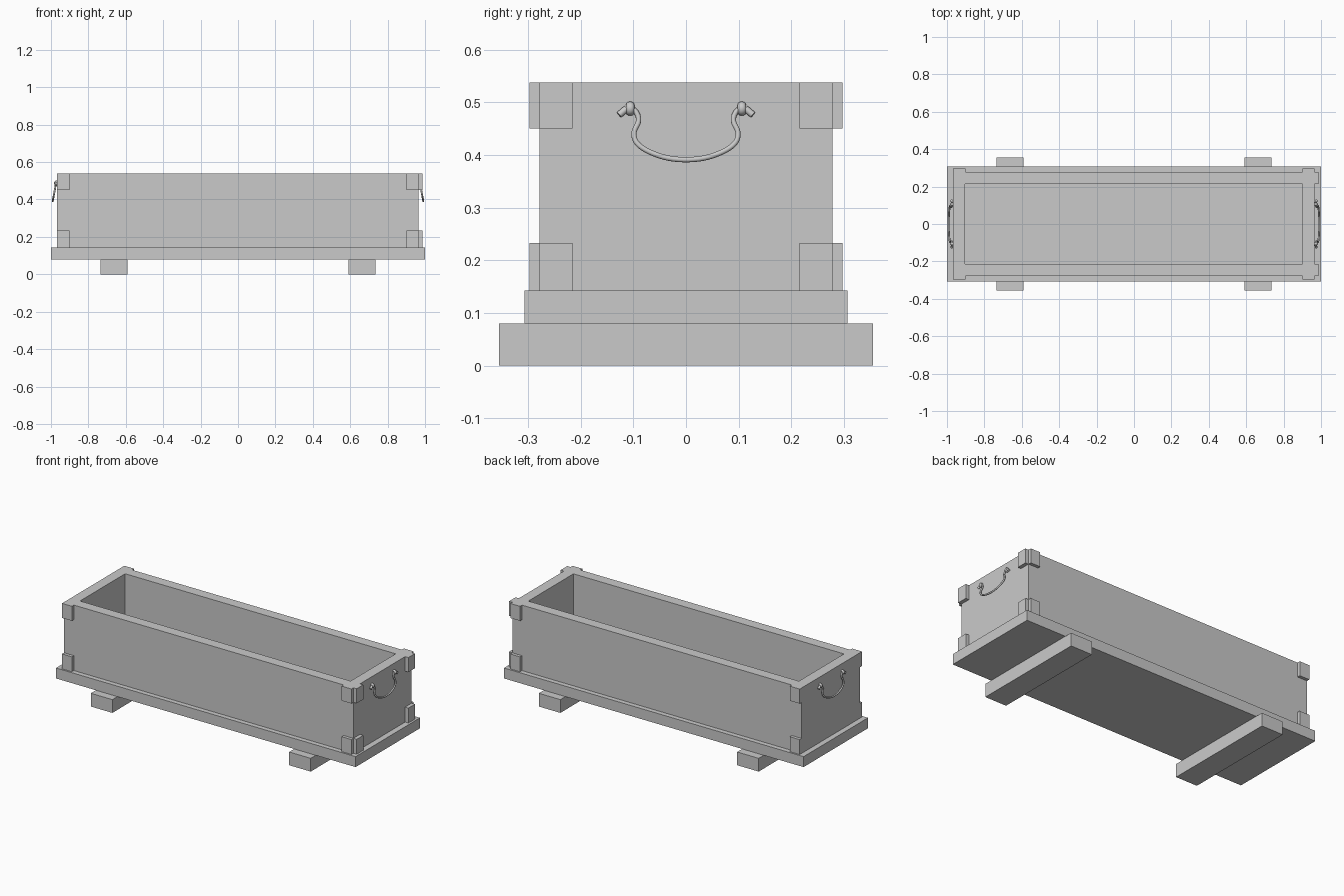
import bpy, bmesh, math
from mathutils import Vector

cube = bpy.data.objects.get("Cube")
if cube:
    bpy.data.objects.remove(cube, do_unlink=True)

GREY = (0.59, 0.59, 0.59, 1)
grey = bpy.data.materials.new("plain grey")
grey.use_nodes = True
grey.diffuse_color = GREY
grey.node_tree.nodes["Principled BSDF"].inputs["Base Color"].default_value = GREY


def box(name, low, high):
    """Box spanning two opposite corners."""
    low, high = Vector(low), Vector(high)
    bm = bmesh.new()
    bmesh.ops.create_cube(bm, size=1)
    for v in bm.verts:
        v.co = (low + high) / 2 + v.co * (high - low)
    mesh = bpy.data.meshes.new(name)
    bm.to_mesh(mesh)
    bm.free()
    mesh.materials.append(grey)
    obj = bpy.data.objects.new(name, mesh)
    bpy.context.collection.objects.link(obj)
    return obj


def rod(name, points, radius, kind="NURBS"):
    """Round rod along a path, turned into a smooth mesh."""
    curve = bpy.data.curves.new(name, "CURVE")
    curve.dimensions = "3D"
    curve.bevel_depth = radius
    curve.bevel_resolution = 4
    curve.use_fill_caps = True
    spline = curve.splines.new(kind)
    spline.points.add(len(points) - 1)
    for p, co in zip(spline.points, points):
        p.co = (*co, 1)
    if kind == "NURBS":
        spline.order_u = 3
        spline.use_endpoint_u = True
        spline.resolution_u = 4
    curve.materials.append(grey)
    obj = bpy.data.objects.new(name, curve)
    bpy.context.collection.objects.link(obj)
    bpy.ops.object.select_all(action="DESELECT")
    obj.select_set(True)
    bpy.context.view_layer.objects.active = obj
    bpy.ops.object.convert(target="MESH")
    bpy.ops.object.shade_smooth_by_angle(angle=math.radians(50))


# Base board and the two cross feet
BASE, TOP = 0.143, 0.538
box("base_board", (-1, -0.307, 0.08), (1, 0.307, BASE))
for side, label in ((1, "left"), (-1, "right")):
    x = side * 0.662
    box(label + "_foot", (x - 0.072, -0.355, 0), (x + 0.072, 0.355, 0.08))

# Open box: inset a flat rim, then extrude the inner face straight down
crate = box("crate_walls", (-0.967, -0.278, BASE), (0.965, 0.278, TOP))
bm = bmesh.new()
bm.from_mesh(crate.data)
lid = max(bm.faces, key=lambda f: f.calc_center_median().z)
bmesh.ops.inset_region(bm, faces=[lid], thickness=0.063, use_even_offset=True)
floor = bmesh.ops.extrude_discrete_faces(bm, faces=[lid])["faces"][0]
for v in floor.verts:
    v.co.z = BASE + 0.002
bm.to_mesh(crate.data)
bm.free()

# Corner plates: long sides at both ends, end plates on the left end only
for level, z0, z1 in (("lower", BASE, 0.233), ("upper", 0.45, TOP)):
    for sy, face in ((-1, "front"), (1, "back")):
        y0, y1 = sorted((sy * 0.277, sy * 0.297))
        box(f"{face}_{level}_left_plate", (0.9, y0, z0), (0.965, y1, z1))
        box(f"{face}_{level}_right_plate", (-0.967, y0, z0), (-0.901, y1, z1))
        y0, y1 = sorted((sy * 0.215, sy * 0.278))
        box(f"{face}_{level}_end_plate", (0.964, y0, z0), (0.987, y1, z1))

# Bail handles hung from eyelets; half the profile is mirrored
half = [(0.124, 0.477), (0.113, 0.488), (0.101, 0.489), (0.091, 0.477),
        (0.089, 0.462), (0.1, 0.445), (0.097, 0.425), (0.078, 0.409),
        (0.04, 0.394)]
profile = half + [(0, 0.39)] + [(-y, z) for y, z in reversed(half)]
for side, label in ((1, "left"), (-1, "right")):
    def hang(y, z):
        return (side * (0.972 + (0.49 - z) * 0.19), y, z)

    rod(label + "_handle", [hang(y, z) for y, z in profile], 0.005)
    for sy, end in ((-1, "front"), (1, "back")):
        # Thick stop at the tip of the handle
        rod(f"{label}_{end}_handle_stop",
            [hang(sy * 0.127, 0.476), hang(sy * 0.113, 0.488)], 0.0065, "POLY")
        bpy.ops.mesh.primitive_torus_add(
            location=(side * 0.97, sy * 0.106, 0.488),
            rotation=(math.pi / 2, 0, 0), major_radius=0.0075,
            minor_radius=0.006, major_segments=20, minor_segments=12)
        eyelet = bpy.context.object
        eyelet.name = f"{label}_{end}_eyelet"
        eyelet.scale.z = 1.3
        eyelet.data.materials.append(grey)
        bpy.ops.object.shade_smooth_by_angle(angle=math.radians(50))
